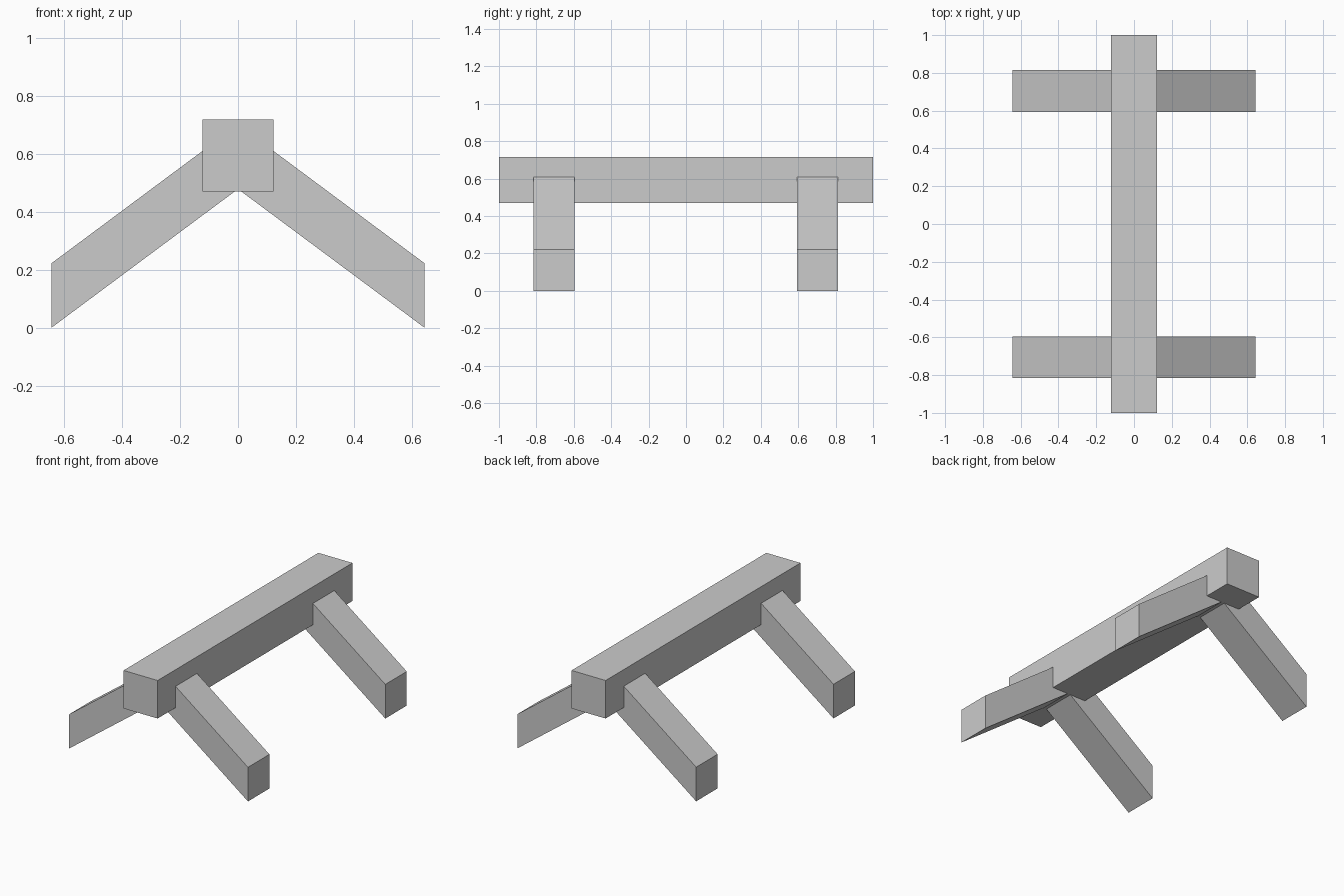
import bpy, bmesh

if "Cube" in bpy.data.objects:
    bpy.data.objects.remove(bpy.data.objects["Cube"])

Z_LOW, Z_HIGH = 0.47, 0.717      # ridge beam underside and top
HALF_W = 0.1225                  # ridge beam half width
REACH = 0.643                    # rafter horizontal reach


def prism(name, profile, y0, y1):
    """Extrude an x-z profile along y."""
    bm = bmesh.new()
    face = bm.faces.new([bm.verts.new((x, y0, z)) for x, z in profile])
    out = bmesh.ops.extrude_face_region(bm, geom=[face])
    verts = [v for v in out["geom"] if isinstance(v, bmesh.types.BMVert)]
    bmesh.ops.translate(bm, verts=verts, vec=(0, y1 - y0, 0))
    bmesh.ops.recalc_face_normals(bm, faces=bm.faces[:])
    mesh = bpy.data.meshes.new(name)
    bm.to_mesh(mesh)
    bm.free()
    obj = bpy.data.objects.new(name, mesh)
    bpy.context.collection.objects.link(obj)
    return obj


# Long ridge beam
prism("ridge_beam", [(-HALF_W, Z_LOW), (HALF_W, Z_LOW),
                     (HALF_W, Z_HIGH), (-HALF_W, Z_HIGH)], -1, 1)

# Sloping rafter pairs with plumb-cut ends, meeting inside the beam
chevron = [(-REACH, 0), (0, 0.478), (REACH, 0),
           (REACH, 0.222), (0, 0.70), (-REACH, 0.222)]
for name, centre in (("front_rafters", -0.706), ("back_rafters", 0.704)):
    prism(name, chevron, centre - 0.11, centre + 0.11)
